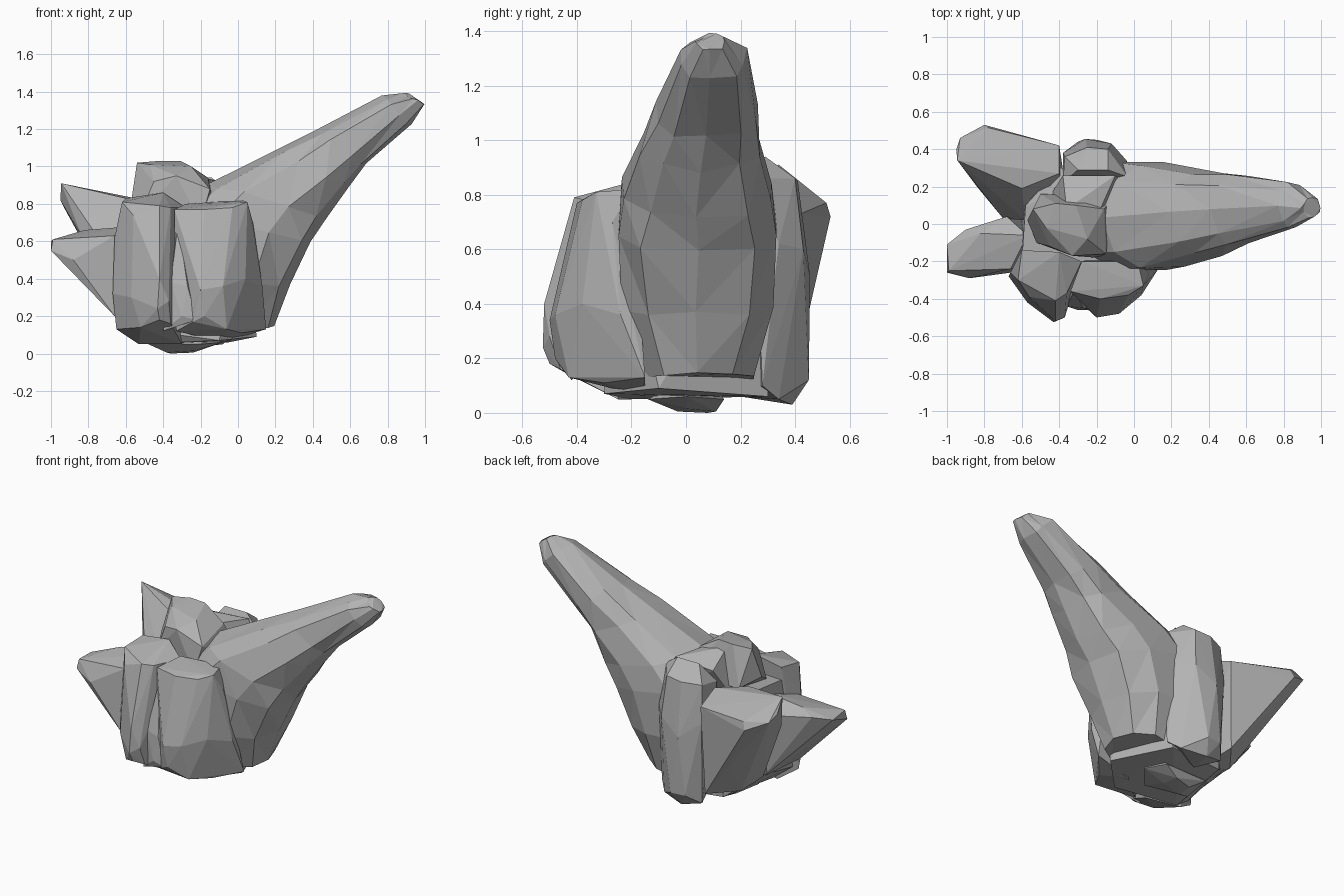
import bpy, bmesh, math, random
from mathutils import Vector

random.seed(4)
stone = bpy.data.materials.new("grey_stone")
stone.diffuse_color = (0.45, 0.45, 0.45, 1)


def finish(name, bm):
    bmesh.ops.recalc_face_normals(bm, faces=bm.faces)
    mesh = bpy.data.meshes.new(name)
    bm.to_mesh(mesh)
    bm.free()
    mesh.materials.append(stone)
    obj = bpy.data.objects.new(name, mesh)
    bpy.context.collection.objects.link(obj)
    return obj


def chunk(name, points):
    """Faceted rock: convex hull around a few corner points."""
    bm = bmesh.new()
    for p in points:
        bm.verts.new(p)
    hull = bmesh.ops.convex_hull(bm, input=bm.verts)
    loose = set(hull["geom_interior"]) | set(hull["geom_unused"])
    bmesh.ops.delete(bm, geom=[v for v in loose if isinstance(v, bmesh.types.BMVert)],
                     context='VERTS')
    return finish(name, bm)


def horn(name, sections, sides=10, jitter=0.012):
    """Loft of rounded sections: (low x, low z, high x, high z, y min, y max)."""
    bm = bmesh.new()
    rings = []
    for x0, z0, x1, z1, y0, y1 in sections:
        ring = []
        for i in range(sides):
            a = math.tau * i / sides
            c, s = math.cos(a), math.sin(a)
            c = math.copysign(abs(c) ** 0.8, c)
            s = math.copysign(abs(s) ** 0.8, s)
            t = (1 - c) / 2
            p = Vector((x0 + (x1 - x0) * t, (y0 + y1) / 2 + s * (y1 - y0) / 2,
                        z0 + (z1 - z0) * t))
            p += Vector([random.uniform(-jitter, jitter) for _ in range(3)])
            ring.append(bm.verts.new(p))
        rings.append(ring)
    for a, b in zip(rings, rings[1:]):
        for i in range(sides):
            j = (i + 1) % sides
            bm.faces.new((a[i], a[j], b[j], b[i]))
    bm.faces.new(rings[0])
    bm.faces.new(rings[-1])
    bmesh.ops.triangulate(bm, faces=bm.faces)
    return finish(name, bm)


# Long leaning spire
horn("leaning_spire", [
    (0.20, 0.15, -0.35, 0.08, -0.15, 0.25),
    (0.28, 0.36, -0.42, 0.42, -0.24, 0.33),
    (0.39, 0.60, -0.34, 0.75, -0.27, 0.35),
    (0.47, 0.72, -0.16, 0.91, -0.24, 0.33),
    (0.59, 0.89, 0.20, 1.08, -0.17, 0.28),
    (0.69, 1.01, 0.42, 1.20, -0.12, 0.26),
    (0.92, 1.22, 0.78, 1.38, -0.03, 0.22),
    (0.99, 1.34, 0.90, 1.385, 0.04, 0.14)])

# Hidden middle joining the pieces
chunk("core", [
    (-0.62, -0.25, 0.14), (-0.50, -0.20, 0.05), (-0.10, -0.30, 0.07), (0.10, -0.10, 0.09),
    (-0.05, 0.30, 0.06), (-0.45, 0.25, 0.08), (-0.60, 0.10, 0.20), (-0.60, -0.20, 0.74),
    (-0.58, 0.10, 0.76), (-0.40, 0.30, 0.74), (0.00, 0.30, 0.74), (0.02, -0.25, 0.74)])

# Front columns with a groove between them
chunk("front_left_column", [
    (-0.65, -0.25, 0.13), (-0.53, -0.20, 0.05), (-0.52, -0.43, 0.14), (-0.42, -0.50, 0.18),
    (-0.36, -0.46, 0.16), (-0.30, -0.25, 0.05), (-0.67, -0.28, 0.32), (-0.57, -0.42, 0.30),
    (-0.43, -0.525, 0.24), (-0.42, -0.52, 0.40), (-0.37, -0.50, 0.28), (-0.66, -0.26, 0.62),
    (-0.62, -0.30, 0.81), (-0.56, -0.39, 0.74), (-0.42, -0.41, 0.79), (-0.36, -0.37, 0.78),
    (-0.60, -0.14, 0.83), (-0.40, -0.15, 0.86), (-0.28, -0.20, 0.78)])
chunk("front_right_column", [
    (-0.33, -0.38, 0.12), (-0.24, -0.46, 0.17), (-0.18, -0.48, 0.20), (-0.06, -0.43, 0.13),
    (0.02, -0.30, 0.11), (0.15, -0.15, 0.13), (-0.08, -0.15, 0.06), (-0.20, -0.50, 0.34),
    (-0.08, -0.48, 0.36), (0.04, -0.38, 0.40), (0.13, -0.24, 0.36), (-0.34, -0.36, 0.77),
    (-0.18, -0.40, 0.77), (-0.03, -0.38, 0.78), (0.05, -0.33, 0.81), (0.08, -0.27, 0.70),
    (-0.28, -0.20, 0.80), (0.02, -0.20, 0.82)])
chunk("groove_ridge", [
    (-0.40, -0.42, 0.12), (-0.30, -0.46, 0.20), (-0.22, -0.46, 0.18), (-0.36, -0.44, 0.38),
    (-0.27, -0.45, 0.36), (-0.32, -0.36, 0.70), (-0.38, -0.25, 0.40), (-0.20, -0.25, 0.30)])

# Raised lump behind the front columns
chunk("crown_lump", [
    (-0.57, 0.02, 0.82), (-0.54, 0.08, 1.02), (-0.47, -0.02, 1.01), (-0.42, 0.11, 1.03),
    (-0.31, 0.10, 1.03), (-0.25, -0.08, 1.00), (-0.33, -0.17, 0.95), (-0.45, -0.12, 0.92),
    (-0.16, 0.08, 0.94), (-0.15, -0.16, 0.88), (-0.52, -0.10, 0.75), (-0.10, 0.15, 0.75),
    (-0.50, 0.16, 0.78), (-0.20, -0.18, 0.70)])
chunk("crown_link", [
    (-0.36, 0.08, 0.99), (-0.18, 0.08, 0.94), (-0.38, 0.26, 0.90), (-0.10, 0.26, 0.92),
    (-0.45, 0.15, 0.70), (-0.05, 0.20, 0.70)])

# Tall column at the back
chunk("back_column", [
    (-0.37, 0.36, 0.06), (-0.30, 0.44, 0.12), (-0.20, 0.45, 0.12), (-0.24, 0.39, 0.03),
    (-0.08, 0.34, 0.05), (-0.02, 0.28, 0.10), (-0.30, 0.20, 0.06), (-0.38, 0.38, 0.60),
    (-0.26, 0.455, 0.50), (-0.12, 0.43, 0.60), (-0.04, 0.34, 0.62), (-0.37, 0.36, 0.84),
    (-0.25, 0.41, 0.85), (-0.14, 0.40, 0.86), (-0.30, 0.29, 0.94), (-0.14, 0.29, 0.94),
    (-0.03, 0.25, 0.86), (-0.38, 0.22, 0.82)])

# Slabs flaring out to the left
chunk("rear_left_slab", [
    (-0.945, 0.34, 0.91), (-0.95, 0.40, 0.82), (-0.93, 0.46, 0.78), (-0.80, 0.53, 0.72),
    (-0.78, 0.515, 0.77), (-0.84, 0.20, 0.64), (-0.60, 0.19, 0.83), (-0.40, 0.27, 0.80),
    (-0.40, 0.42, 0.73), (-0.70, 0.03, 0.55), (-0.58, 0.02, 0.60), (-0.62, 0.43, 0.40),
    (-0.42, 0.40, 0.15), (-0.56, 0.22, 0.14), (-0.60, 0.05, 0.18), (-0.35, 0.10, 0.08)])
chunk("front_left_slab", [
    (-1.00, -0.11, 0.60), (-1.00, -0.26, 0.55), (-0.99, -0.25, 0.61), (-0.88, -0.29, 0.50),
    (-0.90, -0.03, 0.62), (-0.82, -0.05, 0.66), (-0.66, -0.24, 0.63), (-0.57, -0.06, 0.68),
    (-0.68, 0.04, 0.60), (-0.66, -0.26, 0.20), (-0.64, -0.05, 0.20), (-0.58, 0.02, 0.16),
    (-0.50, -0.20, 0.10)])

# Underside lumps that touch the ground
chunk("ground_lump", [
    (-0.38, -0.03, 0.005), (-0.36, 0.08, 0.0), (-0.24, 0.11, 0.005), (-0.23, 0.00, 0.015),
    (-0.48, -0.08, 0.05), (-0.46, 0.12, 0.06), (-0.14, 0.14, 0.05), (-0.08, 0.00, 0.06),
    (-0.20, -0.14, 0.05), (-0.50, 0.00, 0.15), (-0.05, 0.05, 0.15)])
